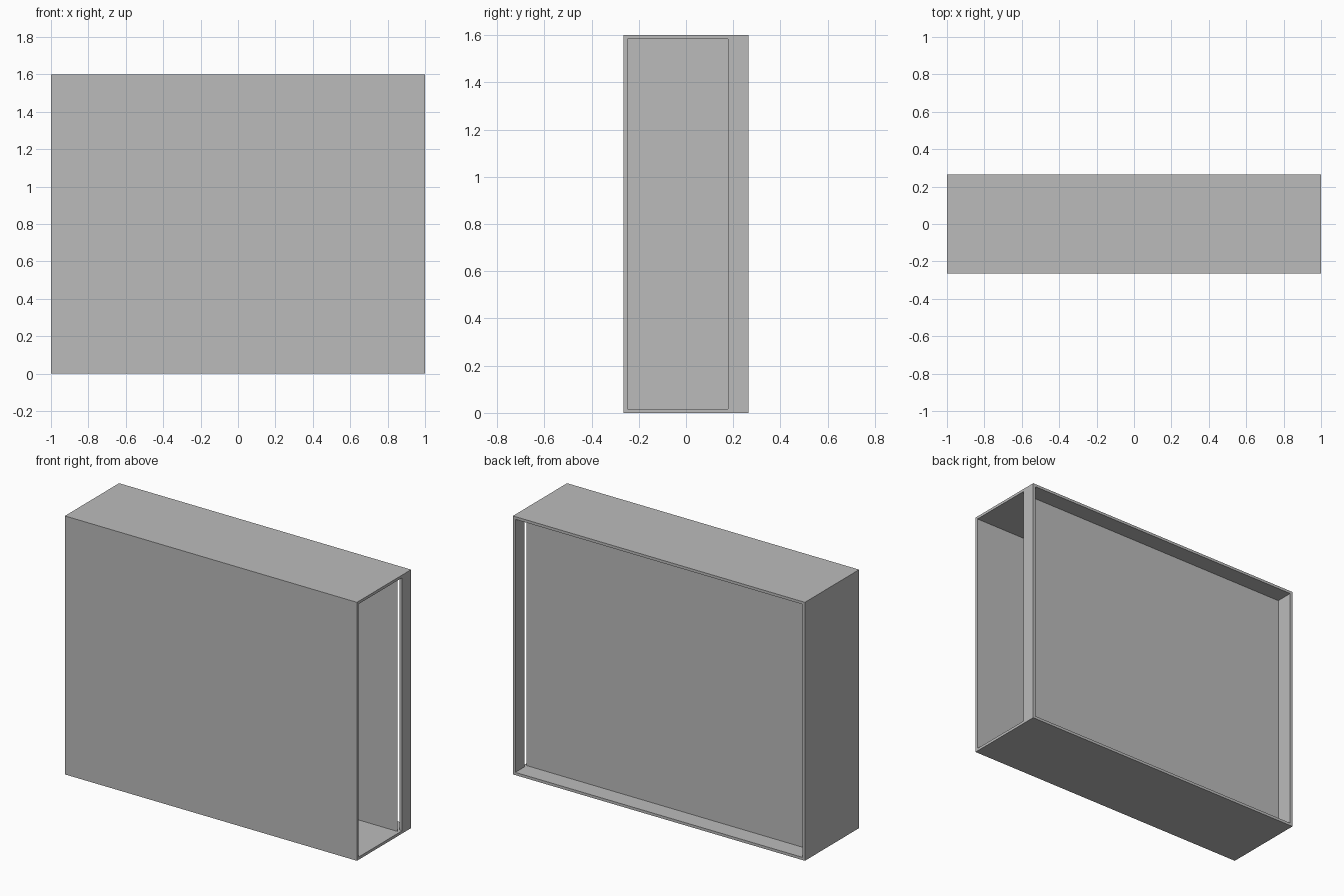
import bpy
import bmesh

if "Cube" in bpy.data.objects:
    bpy.data.objects.remove(bpy.data.objects["Cube"])

X, Y, H, T = 1.0, 0.265, 1.6, 0.017   # half width, half depth, height, wall thickness
OPEN_Y = 0.178                        # rear edge of the side opening
SHEET_Y = 0.155                       # recessed back sheet

grey = bpy.data.materials.new("plain_grey")
grey.diffuse_color = (0.5, 0.5, 0.5, 1.0)
grey.use_nodes = True
grey.node_tree.nodes["Principled BSDF"].inputs["Base Color"].default_value = grey.diffuse_color


def add_object(name, bm):
    mesh = bpy.data.meshes.new(name)
    bm.to_mesh(mesh)
    bm.free()
    mesh.materials.append(grey)
    obj = bpy.data.objects.new(name, mesh)
    bpy.context.collection.objects.link(obj)
    return obj


def box(name, lo, hi):
    bm = bmesh.new()
    bmesh.ops.create_cube(bm, size=1)
    for v in bm.verts:
        v.co = [(a + b) / 2 + c * (b - a) for a, b, c in zip(lo, hi, v.co)]
    return add_object(name, bm)


def cut(target, name, lo, hi):
    cutter = box(name, lo, hi)
    mod = target.modifiers.new(name, 'BOOLEAN')
    mod.operation = 'DIFFERENCE'
    mod.solver = 'EXACT'
    mod.object = cutter
    bpy.context.view_layer.objects.active = target
    bpy.ops.object.modifier_apply(modifier=name)
    bpy.data.objects.remove(cutter)


# Casing: hollow, open at the back, with a wide opening in the right side
casing = box("casing", (-X, -Y, 0), (X, Y, H))
cut(casing, "hollow", (-X + T, -Y + T, T), (X - T, Y + 0.1, H - T))
cut(casing, "side_opening", (X - 0.1, -Y + T, T), (X + 0.1, OPEN_Y, H - T))

# Thin back sheet set inside the rear rim
bm = bmesh.new()
corners = [(X - T, T), (-X + T, T), (-X + T, H - T), (X - T, H - T)]
bm.faces.new([bm.verts.new((x, SHEET_Y, z)) for x, z in corners])
add_object("back_sheet", bm)
